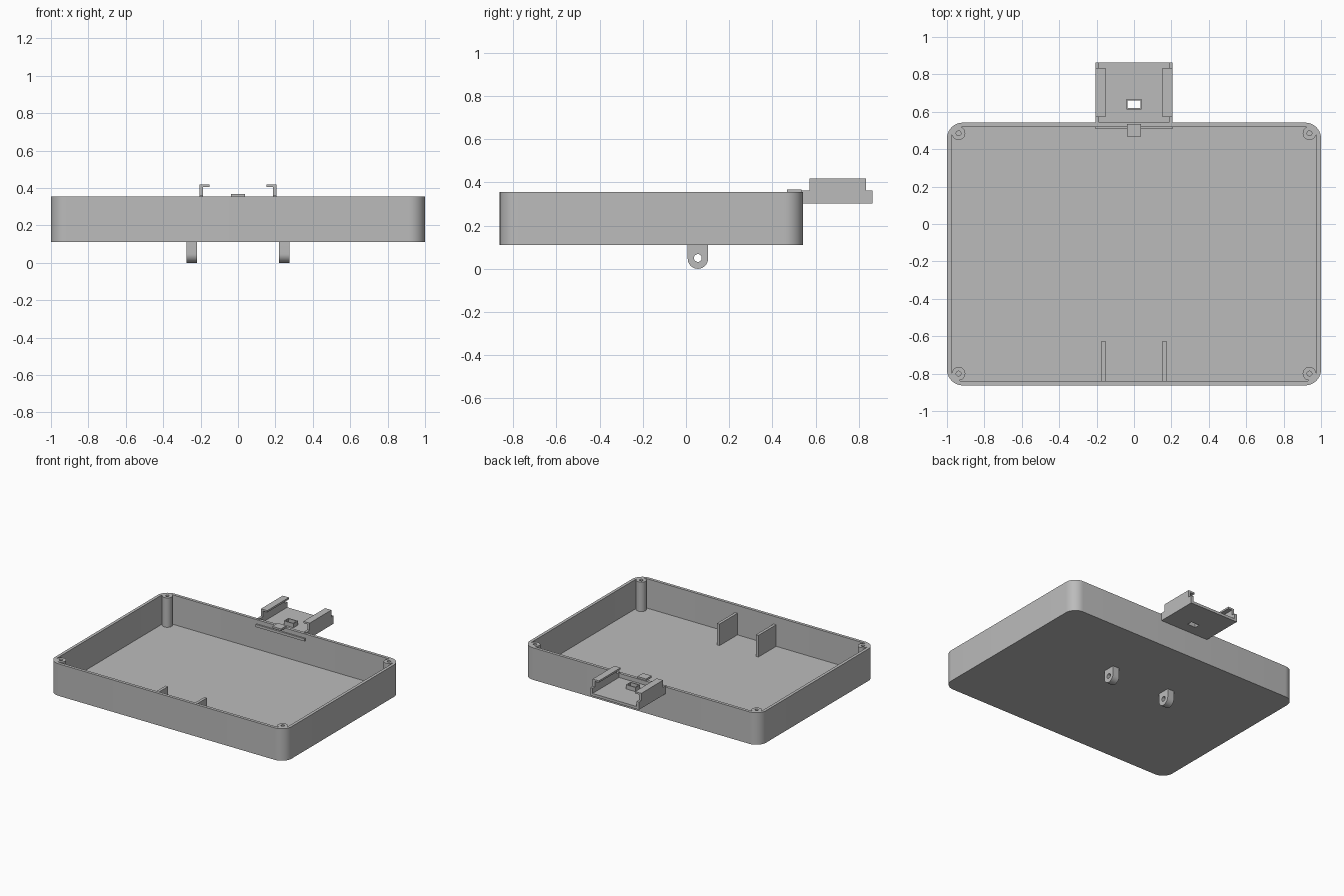
import bpy
from math import sin, cos, pi
from mathutils import Matrix, Vector

cube = bpy.data.objects.get("Cube")
if cube:
    bpy.data.objects.remove(cube, do_unlink=True)

grey = bpy.data.materials.new("plain grey")
grey.use_nodes = True
grey.diffuse_color = (0.5, 0.5, 0.5, 1)
grey.node_tree.nodes["Principled BSDF"].inputs["Base Color"].default_value = grey.diffuse_color


def prism(name, outline, low, high, axis="z"):
    """Extrude a counter-clockwise outline along z, x (outline is y,z) or y (outline is z,x)."""
    place = {"z": lambda a, b, h: (a, b, h),
             "x": lambda a, b, h: (h, a, b),
             "y": lambda a, b, h: (b, h, a)}[axis]
    n = len(outline)
    verts = [place(a, b, h) for h in (low, high) for a, b in outline]
    faces = [list(range(n))[::-1], list(range(n, 2 * n))]
    faces += [[i, (i + 1) % n, n + (i + 1) % n, n + i] for i in range(n)]
    mesh = bpy.data.meshes.new(name)
    mesh.from_pydata(verts, [], faces)
    mesh.materials.append(grey)
    obj = bpy.data.objects.new(name, mesh)
    bpy.context.collection.objects.link(obj)
    return obj


def box(name, x, y, z):
    return prism(name, [(x[0], y[0]), (x[1], y[0]), (x[1], y[1]), (x[0], y[1])], *z)


def arc(cx, cy, r, start, end, steps):
    turn = [start + (end - start) * i / steps for i in range(steps + 1)]
    return [(cx + r * cos(t), cy + r * sin(t)) for t in turn]


def circle(cx, cy, r, steps=32):
    return arc(cx, cy, r, 0, 2 * pi, steps)[:-1]


def rounded(x, y0, y1, r):
    corners = [(x - r, y1 - r), (r - x, y1 - r), (r - x, y0 + r), (x - r, y0 + r)]
    return [p for i, c in enumerate(corners)
            for p in arc(*c, r, i * pi / 2, (i + 1) * pi / 2, 10)]


def activate(obj):
    bpy.ops.object.select_all(action="DESELECT")
    obj.select_set(True)
    bpy.context.view_layer.objects.active = obj


def combine(obj, tool, operation):
    mod = obj.modifiers.new(operation, "BOOLEAN")
    mod.operation, mod.object, mod.solver = operation, tool, "EXACT"
    activate(obj)
    bpy.ops.object.modifier_apply(modifier=mod.name)
    bpy.data.objects.remove(tool, do_unlink=True)


def smooth(obj):
    activate(obj)
    bpy.ops.object.shade_smooth_by_angle(angle=pi / 6)


# Open tray with rounded corners
BOTTOM, FLOOR, RIM = 0.11, 0.13, 0.355
FRONT, BACK = -0.863, 0.542
tray = prism("tray", rounded(1, FRONT, BACK, 0.085), BOTTOM, RIM)
combine(tray, prism("cavity", rounded(0.977, FRONT + 0.023, BACK - 0.023, 0.06),
                    FLOOR, 0.5), "DIFFERENCE")

# Screw posts in the corners, with blind holes
posts = [(x, y) for x in (-0.938, 0.938) for y in (-0.8, 0.485)]
for x, y in posts:
    combine(tray, prism("post", circle(x, y, 0.036), 0.12, RIM), "UNION")
for x, y in posts:
    combine(tray, prism("screw_hole", circle(x, y, 0.013, 20), 0.16, 0.5), "DIFFERENCE")
smooth(tray)

# Mirrored parts: inner ribs, hinge lugs and clip rails
for side, s in (("right", -1), ("left", 1)):
    def span(a, b):
        return sorted((s * a, s * b))

    box(side + "_rib", span(0.153, 0.175), (-0.845, -0.625), (0.125, 0.295))

    lug_shape = [(0.102, 0.115), (0.008, 0.115)] + arc(0.055, 0.047, 0.047, pi, 2 * pi, 20)
    lug = prism(side + "_lug", lug_shape, *span(0.22, 0.275), axis="x")
    combine(lug, prism("lug_hole", circle(0.055, 0.05, 0.018, 24),
                       *span(0.1, 0.4), axis="x"), "DIFFERENCE")
    smooth(lug)

    box(side + "_bracket_wall", span(0.187, 0.206), (BACK - 0.01, 0.863), (0.31, 0.363))
    box(side + "_clip_wall", span(0.187, 0.206), (0.572, 0.835), (0.36, 0.418))
    box(side + "_clip_lip", span(0.153, 0.206), (0.572, 0.835), (0.404, 0.418))

# Bracket plate through the back wall, with a collared slot
plate = box("bracket_plate", (-0.206, 0.206), (0.508, 0.863), (0.303, 0.323))
combine(plate, box("slot", (-0.034, 0.034), (0.62, 0.66), (0.2, 0.5)), "DIFFERENCE")
collar = box("slot_collar", (-0.041, 0.041), (0.612, 0.668), (0.322, 0.355))
combine(collar, box("slot", (-0.034, 0.034), (0.62, 0.66), (0.2, 0.5)), "DIFFERENCE")

# Small latch tab on the back rim
box("rim_tab", (-0.037, 0.037), (0.468, 0.535), (0.353, 0.368))
